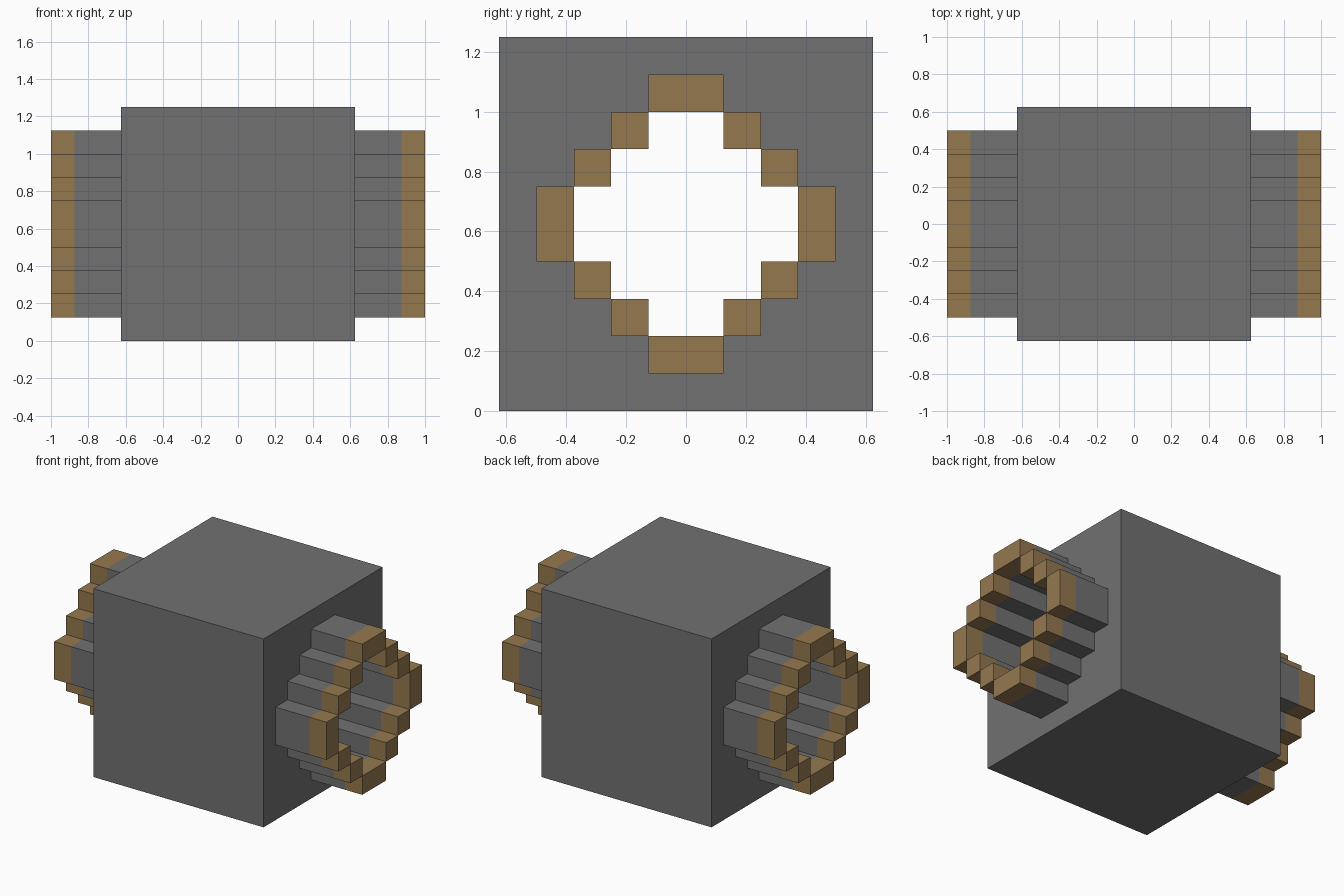
import bpy
import bmesh
from math import radians

if "Cube" in bpy.data.objects:
    bpy.data.objects.remove(bpy.data.objects["Cube"], do_unlink=True)

U = 0.125            # size of one building step
HALF = 5 * U         # half the block's width
MID = HALF           # height of the pipe axis


def material(name, rgb):
    mat = bpy.data.materials.new(name)
    mat.use_nodes = True
    mat.diffuse_color = (*rgb, 1)
    mat.node_tree.nodes["Principled BSDF"].inputs["Base Color"].default_value = (*rgb, 1)
    return mat


grey = material("stone grey", (0.165, 0.165, 0.165))
brown = material("bronze brown", (0.30, 0.19, 0.078))


def stepped_outline():
    """Outline of the stepped round opening, one quarter turned four times."""
    quarter = [(3, 1), (2, 1), (2, 2), (1, 2), (1, 3)]
    points = []
    for _ in range(4):
        points += quarter
        quarter = [(-b, a) for a, b in quarter]
    return points


# Block with the stepped opening running through it along x
curve = bpy.data.curves.new("block", "CURVE")
curve.dimensions = "2D"
curve.fill_mode = "BOTH"
curve.extrude = HALF
for outline in ([(5, -5), (5, 5), (-5, 5), (-5, -5)], stepped_outline()):
    spline = curve.splines.new("POLY")
    spline.points.add(len(outline) - 1)
    spline.use_cyclic_u = True
    for point, (a, b) in zip(spline.points, outline):
        point.co = (a * U, b * U, 0, 1)
curve.materials.append(grey)
block = bpy.data.objects.new("block", curve)
bpy.context.collection.objects.link(block)
block.location.z = MID
block.rotation_euler = (radians(90), 0, radians(90))
bpy.ops.object.select_all(action="DESELECT")
bpy.context.view_layer.objects.active = block
block.select_set(True)
bpy.ops.object.convert(target="MESH")
bm = bmesh.new()
bm.from_mesh(block.data)
bmesh.ops.remove_doubles(bm, verts=bm.verts, dist=0.0001)
bmesh.ops.recalc_face_normals(bm, faces=bm.faces)
for face in bm.faces:
    face.smooth = False
bm.to_mesh(block.data)
bm.free()


def add_bar(bm, side, y0, y1, z0, z1):
    """Bar with a grey shaft and a brown tip, open where it meets the block."""
    rings = []
    for x in (5 * U, 7 * U, 8 * U):
        rings.append([bm.verts.new((side * x, y * U, MID + z * U))
                      for y, z in ((y0, z0), (y1, z0), (y1, z1), (y0, z1))])
    faces = []
    for tip in range(2):
        for i in range(4):
            j = (i + 1) % 4
            face = bm.faces.new((rings[tip][i], rings[tip][j],
                                 rings[tip + 1][j], rings[tip + 1][i]))
            face.material_index = tip
            faces.append(face)
    cap = bm.faces.new(rings[2])
    cap.material_index = 1
    faces.append(cap)
    bmesh.ops.recalc_face_normals(bm, faces=faces)
    if cap.normal.x * side < 0:
        bmesh.ops.reverse_faces(bm, faces=faces)


# Stepped pipe ends: four wide bars and eight narrow ones on each side
for name, side in (("left_pipe", 1), ("right_pipe", -1)):
    bm = bmesh.new()
    for s in (-1, 1):
        inner, outer = sorted((3 * s, 4 * s))
        add_bar(bm, side, inner, outer, -1, 1)
        add_bar(bm, side, -1, 1, inner, outer)
        for t in (-1, 1):
            for a, b in ((1, 2), (2, 1)):
                y0, y1 = sorted((a * s, (a + 1) * s))
                z0, z1 = sorted((b * t, (b + 1) * t))
                add_bar(bm, side, y0, y1, z0, z1)
    mesh = bpy.data.meshes.new(name)
    bm.to_mesh(mesh)
    bm.free()
    mesh.materials.append(grey)
    mesh.materials.append(brown)
    bpy.context.collection.objects.link(bpy.data.objects.new(name, mesh))
